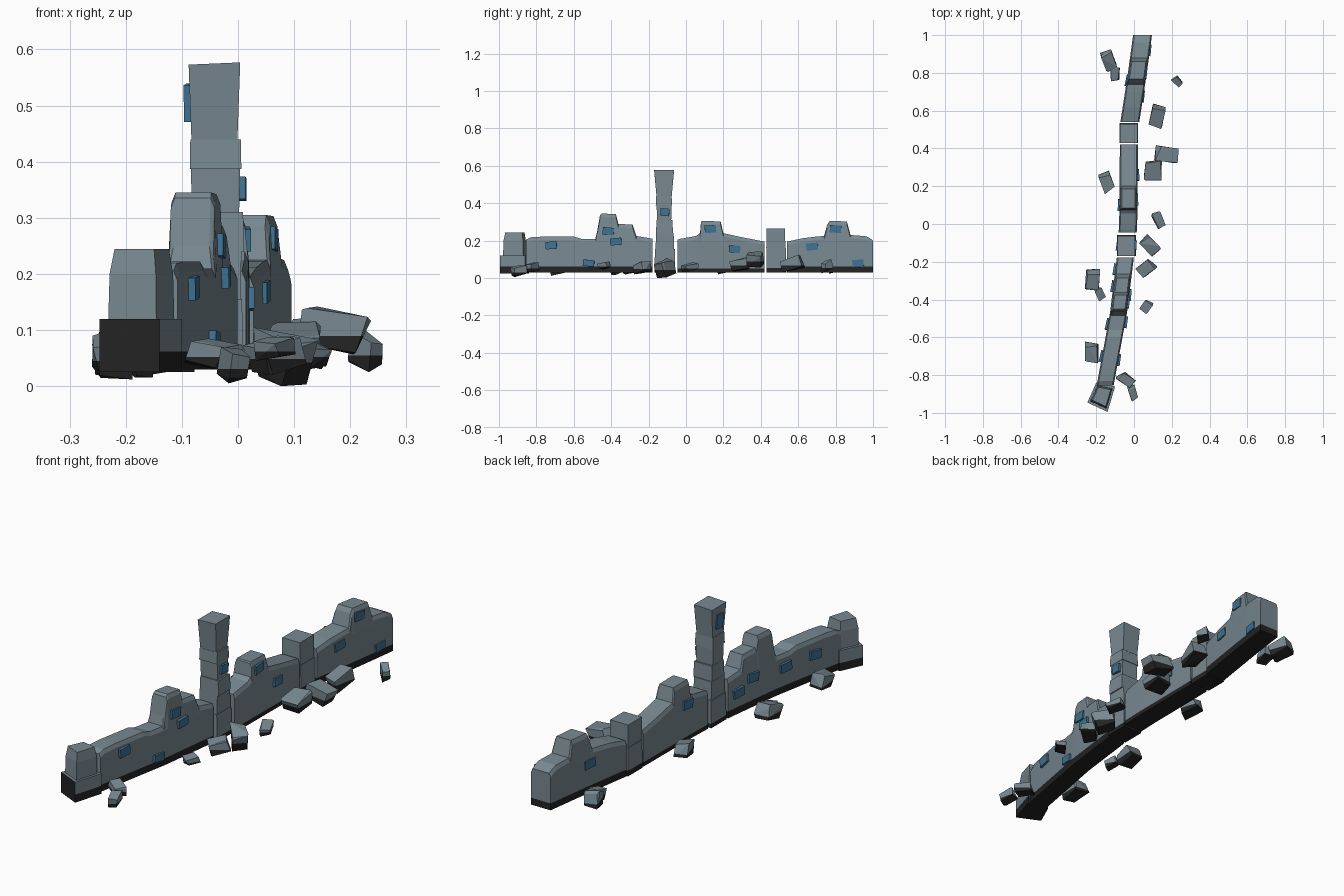
import bpy, bmesh, math, random
from mathutils import Vector, Matrix

if "Cube" in bpy.data.objects:
    bpy.data.objects.remove(bpy.data.objects["Cube"])

def mat(name, rgb):
    m = bpy.data.materials.new(name)
    m.diffuse_color = (*rgb, 1)
    m.use_nodes = True
    m.node_tree.nodes["Principled BSDF"].inputs["Base Color"].default_value = m.diffuse_color
    return m

STONE = mat("grey stone", (0.19, 0.25, 0.285))
DARK = mat("dark footing", (0.017, 0.017, 0.017))
BLUE = mat("blue panel", (0.05, 0.17, 0.29))

# Wall centre line (y, x)
PATH = [(-1, -.17), (-.85, -.152), (-.47, -.082), (-.17, -.045), (0, -.03),
        (.42, -.027), (.54, -.022), (.8, .018), (1, .045)]

def centre(y):
    for (a, p), (b, q) in zip(PATH, PATH[1:]):
        if y <= b:
            break
    return p + (q - p) * (y - a) / (b - a)

def finish(name, bm, band=None, dark_dir=None):
    """Cut at the footing height, colour by height (and direction), make object."""
    if band:
        bmesh.ops.bisect_plane(bm, geom=bm.verts[:] + bm.edges[:] + bm.faces[:],
                               plane_co=(0, 0, band), plane_no=(0, 0, 1), dist=1e-5)
    bmesh.ops.recalc_face_normals(bm, faces=bm.faces[:])
    for f in bm.faces:
        low = band and f.calc_center_median().z < band
        turned = dark_dir and f.normal.dot(Vector(dark_dir)) > .8
        f.material_index = 1 if low or turned else 0
    me = bpy.data.meshes.new(name)
    bm.to_mesh(me)
    bm.free()
    ob = bpy.data.objects.new(name, me)
    bpy.context.collection.objects.link(ob)
    me.materials.append(STONE)
    me.materials.append(DARK)
    return ob

def loft(name, rings, **kw):
    bm = bmesh.new()
    vs = [[bm.verts.new(c) for c in r] for r in rings]
    n = len(vs[0])
    for a, b in zip(vs, vs[1:]):
        for i in range(n):
            j = (i + 1) % n
            bm.faces.new((a[i], a[j], b[j], b[i]))
    bm.faces.new(vs[0])
    bm.faces.new(vs[-1])
    return finish(name, bm, **kw)

def wall(name, profile, w, band):
    rings = []
    for y, top in profile:
        c = centre(y)
        u = w - .006 if top > .24 else w
        sh = top - .018
        sec = [(-w, .03), (w, .03), (w, min(sh, .19)), (u, sh), (u - .007, top),
               (-u + .007, top), (-u, sh), (-w, min(sh, .19))]
        rings.append([(c + x, y, z) for x, z in sec])
    loft(name, rings, band=band)

def block(name, cx, cy, z0, z1, bottom, top, rot=0, band=None, tilt=0):
    rings = []
    for z, (hx, hy) in ((z0, bottom), (z1, top)):
        r = Matrix.Rotation(rot, 3, 'Z')
        rings.append([r @ Vector((sx * hx, sy * hy, 0)) +
                      Vector((cx, cy, z + (tilt * sx if z == z1 else 0)))
                      for sx, sy in ((-1, -1), (1, -1), (1, 1), (-1, 1))])
    loft(name, rings, band=band)

# Long wall sections with stepped tops
wall("front_wall", [(-.855, .205), (-.83, .218), (-.76, .222), (-.6, .222), (-.56, .21),
     (-.485, .21), (-.475, .25), (-.46, .335), (-.45, .345), (-.375, .342), (-.362, .29),
     (-.285, .285), (-.265, .225), (-.178, .21)], .045, .062)
wall("middle_wall", [(-.045, .205), (-.03, .21), (.055, .225), (.075, .24), (.08, .3),
     (.085, .305), (.185, .303), (.2, .24), (.3, .218), (.42, .195)], .048, .05)
wall("back_wall", [(.54, .195), (.62, .212), (.7, .222), (.738, .225), (.755, .285),
     (.768, .305), (.86, .303), (.88, .23), (.96, .224), (.985, .212), (1, .2)], .05, .062)

# Square pier between middle and back walls
block("pier_base", -.028, .483, .03, .16, (.05, .053), (.048, .052), band=.055)
block("pier_top", -.028, .48, .16, .265, (.046, .051), (.046, .05))

# Tall tower of stacked blocks
block("tower_foot", -.04, -.113, .03, .155, (.05, .056), (.047, .053), band=.05)
block("tower_block_1", -.04, -.113, .155, .24, (.045, .05), (.046, .047))
block("tower_block_2", -.037, -.115, .24, .31, (.048, .045), (.046, .043))
block("tower_block_3", -.04, -.117, .31, .387, (.042, .038), (.044, .04))
block("tower_block_4", -.04, -.118, .387, .44, (.046, .044), (.045, .041))
block("tower_head", -.042, -.117, .44, .575, (.041, .041), (.046, .053), tilt=.002)

# Turned end block with its dark front, and the turret on it
BASE = [(-.247, -.945), (-.14, -.995), (-.10, -.86), (-.2, -.84)]
loft("end_base", [[(x, y, z) for x, y in BASE] for z in (.025, .12)],
     band=.062, dark_dir=(-.43, -.9, 0))
def inset(k, z):
    mx, my = -.168, -.91
    return [(mx + (x - mx) * k, my + (y - my) * k, z) for x, y in BASE]
loft("end_turret", [inset(.8, .12), inset(.77, .2), inset(.66, .244)])

# Blue panels on both sides: (side, y, z, half length, half height)
PANELS = [(1, -.72, .175, .03, .02), (1, -.415, .25, .03, .02), (1, -.375, .195, .03, .019),
          (1, -.52, .08, .03, .017), (1, .13, .262, .03, .02), (1, .26, .155, .03, .019),
          (1, .675, .168, .031, .019), (1, .8, .262, .03, .02), (1, .92, .08, .03, .018),
          (-1, .76, .165, .03, .02), (-1, .1, .2, .03, .02), (-1, -.24, .13, .03, .02),
          (-1, -.33, .17, .03, .02), (-1, -.53, .15, .03, .02), (-1, -.7, .15, .03, .02),
          (1, -.113, .352, .024, .02), (-1, -.118, .505, .02, .033)]
for i, (s, y, z, hl, hh) in enumerate(PANELS):
    slope = math.atan2(centre(y + .03) - centre(y - .03), .06)
    bm = bmesh.new()
    bmesh.ops.create_cube(bm, size=1)
    tall = z > .34
    x = -.04 + s * .044 if tall else centre(y) + s * (.046 if z < .23 else .041)
    m = Matrix.Translation((x, y, z)) @ Matrix.Rotation(-slope + .05 * s, 4, 'Z') \
        @ Matrix.Rotation(.08 * (-1) ** i, 4, 'X') @ Matrix.Diagonal((.02, 2 * hl, 2 * hh, 1))
    bm.transform(m)
    ob = finish(f"panel_{i + 1}", bm)
    ob.data.materials[0] = BLUE

# Fallen boulders: centre x, y, size x, y, low z, high z, turn
ROCKS = [(-.135, .865, .09, .12, .03, .12, .4), (-.10, .795, .05, .08, .025, .09, 0),
         (.227, .755, .062, .065, .025, .10, .7), (.122, .57, .09, .135, .03, .125, -.25),
         (.172, .37, .13, .095, .055, .142, 1.4), (.10, .285, .095, .11, .035, .115, 0),
         (-.145, .22, .085, .125, .02, .10, .4), (.13, .02, .075, .095, .03, .085, .5),
         (.085, -.112, .115, .12, 0, .105, .75), (.065, -.235, .115, .1, .02, .09, -.9),
         (-.22, -.295, .08, .115, .02, .1, 0), (-.178, -.372, .06, .075, .015, .07, .5),
         (.065, -.44, .075, .075, .045, .088, -.6), (-.224, -.68, .072, .115, .012, .095, 0),
         (-.043, -.825, .105, .085, .03, .085, .8), (-.008, -.895, .06, .09, .005, .07, .4)]
random.seed(7)
for i, (cx, cy, sx, sy, z0, z1, turn) in enumerate(ROCKS):
    pts = []
    for ax in (-1, 1):
        for ay in (-1, 1):
            for az in (-1, 1):       # two points per corner give chipped corners
                for k in range(2):
                    p = Vector((ax * random.uniform(.55, 1), ay * random.uniform(.8, 1.35),
                                az * random.uniform(.5, 1)))
                    pts.append(Matrix.Rotation(turn, 3, 'Z') @
                               Matrix.Rotation(.25, 3, 'X') @ p)
    lo = [min(p[a] for p in pts) for a in range(3)]
    hi = [max(p[a] for p in pts) for a in range(3)]
    org, size = (cx - sx / 2, cy - sy / 2, z0), (sx, sy, z1 - z0)
    bm = bmesh.new()
    for p in pts:
        bm.verts.new([org[a] + (p[a] - lo[a]) / (hi[a] - lo[a]) * size[a] for a in range(3)])
    res = bmesh.ops.convex_hull(bm, input=bm.verts[:])
    loose = [v for v in bm.verts if not v.link_faces]
    bmesh.ops.delete(bm, geom=loose, context='VERTS')
    bmesh.ops.dissolve_limit(bm, angle_limit=.2, verts=bm.verts[:], edges=bm.edges[:])
    finish(f"boulder_{i + 1}", bm, band=z0 + (z1 - z0) * .4, dark_dir=(0, 0, -1))
